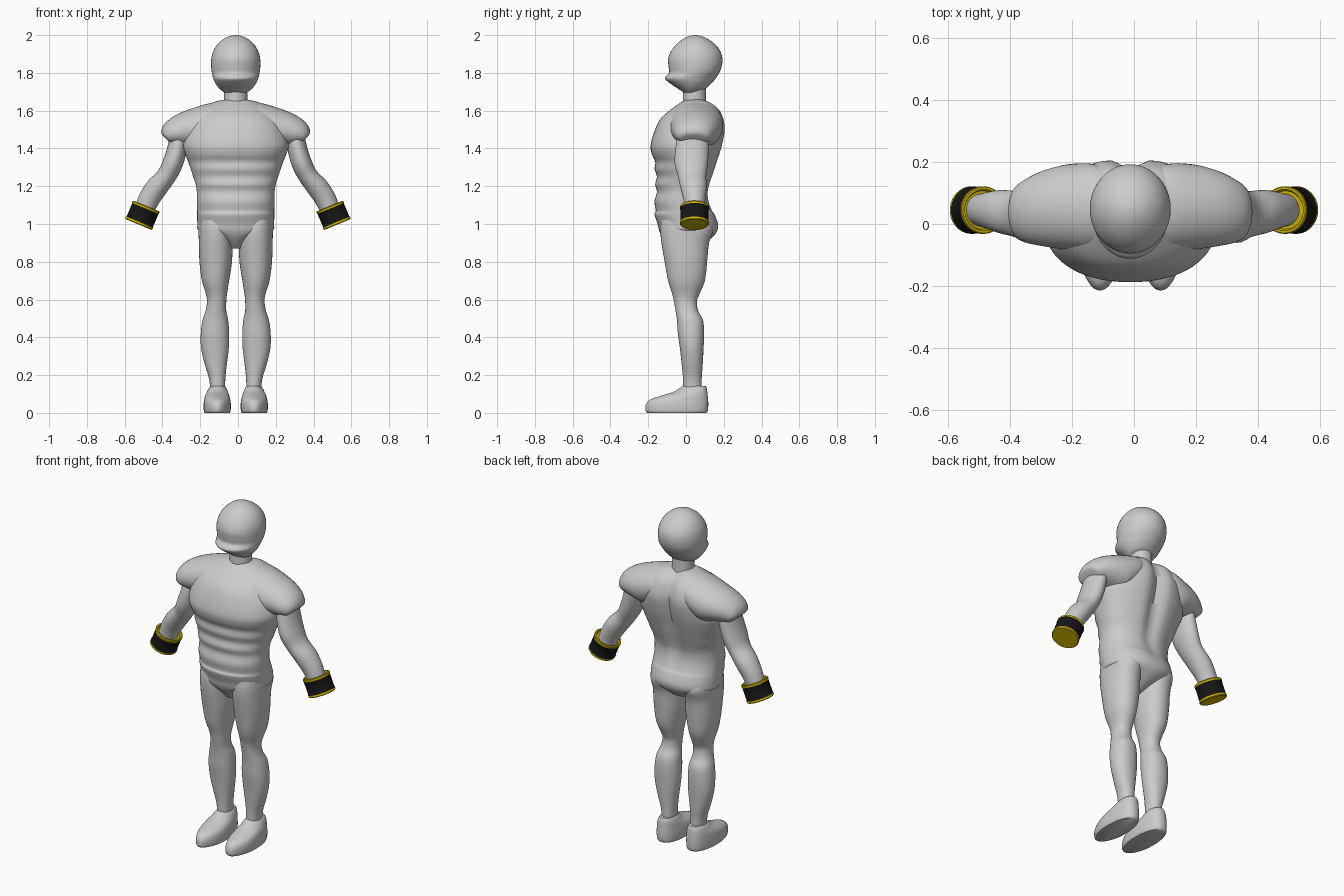
import bpy, bmesh, math
from mathutils import Vector

CX = -0.012  # body sits slightly left of the cuffs' midline


def material(name, rgb):
    m = bpy.data.materials.new(name)
    m.diffuse_color = (*rgb, 1)
    return m


GREY = material("grey", (0.6, 0.6, 0.6))
BLACK = material("black", (0.008, 0.008, 0.008))
YELLOW = material("yellow", (0.62, 0.45, 0.0))


def catmull(a, b, c, d, t):
    return [0.5 * (2 * q + (r - p) * t + (2 * p - 5 * q + 4 * r - s) * t * t
            + (3 * q - p - 3 * r + s) * t ** 3) for p, q, r, s in zip(a, b, c, d)]


def finish(bm, name, mats, angle):
    bmesh.ops.recalc_face_normals(bm, faces=bm.faces)
    me = bpy.data.meshes.new(name)
    bm.to_mesh(me)
    bm.free()
    ob = bpy.data.objects.new(name, me)
    bpy.context.collection.objects.link(ob)
    for m in mats:
        me.materials.append(m)
    bpy.ops.object.select_all(action='DESELECT')
    ob.select_set(True)
    bpy.context.view_layer.objects.active = ob
    bpy.ops.object.shade_smooth_by_angle(angle=math.radians(angle))
    return ob


def loft(name, rings, side=1, power=2.0, seg=40, sub=4, shape=None, dx=CX, angle=50):
    """Skin over rings (x, y, z, rx, ry, tilt in degrees about y)."""
    pts = []
    for i in range(len(rings) - 1):
        a, d = rings[max(i - 1, 0)], rings[min(i + 2, len(rings) - 1)]
        pts += [catmull(a, rings[i], rings[i + 1], d, k / sub) for k in range(sub)]
    pts.append(rings[-1])
    bm = bmesh.new()
    loops = []
    for x, y, z, rx, ry, tilt in pts:
        t = math.radians(tilt)
        loop = []
        for j in range(seg):
            a = 2 * math.pi * j / seg
            c, s = math.cos(a), math.sin(a)
            u = max(rx, 0.002) * math.copysign(abs(c) ** (2 / power), c)
            v = max(ry, 0.002) * math.copysign(abs(s) ** (2 / power), s)
            p = Vector((x + u * math.cos(t), y + v, z + u * math.sin(t)))
            if shape:
                p = shape(p, c, s)
            loop.append(bm.verts.new((side * p.x + dx, p.y, p.z)))
        loops.append(loop)
    for a, b in zip(loops, loops[1:]):
        for j in range(seg):
            k = (j + 1) % seg
            bm.faces.new((a[j], a[k], b[k], b[j]))
    bm.faces.new(loops[0])
    bm.faces.new(loops[-1])
    return finish(bm, name, [GREY], angle)


def zring(z, hw, front, back, x=0.0):
    return (x, (front + back) / 2, z, hw, (back - front) / 2, 0)


# Head with a jutting jaw
loft("head", [zring(*r) for r in (
    (1.695, 0.06, -0.01, 0.05), (1.715, 0.085, -0.04, 0.10), (1.745, 0.108, -0.085, 0.135),
    (1.772, 0.12, -0.112, 0.158), (1.80, 0.126, -0.09, 0.176), (1.83, 0.13, -0.092, 0.188),
    (1.87, 0.13, -0.095, 0.193), (1.91, 0.121, -0.082, 0.184), (1.95, 0.098, -0.053, 0.156),
    (1.98, 0.064, -0.015, 0.115), (1.995, 0.032, 0.018, 0.082), (2.0, 0.002, 0.048, 0.052))])

# Neck
loft("neck", [zring(1.58, 0.066, -0.02, 0.11), zring(1.65, 0.062, -0.017, 0.106),
              zring(1.75, 0.06, -0.013, 0.105)])


# Torso with a groove down the spine
def spine(p, c, s):
    if s > 0 and p.z > 1.0:
        depth = 0.035 * min(1, (p.z - 1.0) / 0.35)
        p.y -= depth * math.exp(-(p.x / 0.04) ** 2)
    return p


loft("torso", [zring(*r) for r in (
    (0.87, 0.03, -0.07, 0.03), (0.90, 0.055, -0.10, 0.10), (0.935, 0.12, -0.128, 0.145),
    (0.965, 0.196, -0.142, 0.165), (1.0, 0.203, -0.15, 0.17), (1.05, 0.204, -0.167, 0.155),
    (1.07, 0.204, -0.16, 0.142), (1.12, 0.205, -0.167, 0.125), (1.17, 0.206, -0.154, 0.121),
    (1.21, 0.212, -0.163, 0.13), (1.25, 0.225, -0.154, 0.143), (1.29, 0.238, -0.166, 0.157),
    (1.33, 0.252, -0.163, 0.17), (1.37, 0.268, -0.181, 0.183), (1.42, 0.28, -0.187, 0.197),
    (1.50, 0.262, -0.164, 0.212), (1.56, 0.225, -0.132, 0.204), (1.61, 0.175, -0.075, 0.18),
    (1.645, 0.12, -0.025, 0.135), (1.66, 0.05, 0.0, 0.10))],
    power=2.2, seg=64, shape=spine)


# Foot outline: narrower toward the toe
def toe(p, c, s):
    if s < 0:
        p.x = 0.098 + (p.x - 0.098) * (1 - 0.25 * s * s)
    return p


def cuff(name, side):
    """Yellow-rimmed black cylinder with a flat yellow end."""
    top, end = Vector((0.485, 0.045, 1.095)), Vector((0.526, 0.045, 0.997))
    axis = (end - top).normalized()
    u, v = Vector((-axis.z, 0, axis.x)), Vector((0, 1, 0))
    length, seg = (end - top).length, 40
    # (distance along axis, radius, material of the strip that follows)
    prof = [(0.012, 0.001, 1), (0.012, 0.062, 1), (0.0, 0.067, 1), (0.0, 0.074, 1),
            (0.004, 0.077, 1), (0.014, 0.077, 0), (0.018, 0.075, 0),
            (length - 0.018, 0.075, 0), (length - 0.014, 0.077, 1),
            (length - 0.004, 0.077, 1), (length, 0.073, 1), (length, 0.001, 1)]
    bm = bmesh.new()
    loops = []
    for d, r, _ in prof:
        loop = []
        for j in range(seg):
            a = 2 * math.pi * j / seg
            p = top + axis * d + u * r * math.cos(a) + v * r * math.sin(a)
            loop.append(bm.verts.new((side * p.x, p.y, p.z)))
        loops.append(loop)
    for i in range(len(prof) - 1):
        for j in range(seg):
            k = (j + 1) % seg
            f = bm.faces.new((loops[i][j], loops[i][k], loops[i + 1][k], loops[i + 1][j]))
            f.material_index = prof[i][2]
    finish(bm, name, [BLACK, YELLOW], 35)


for label, s in (("left", 1), ("right", -1)):
    # Shoulder cap
    loft(label + "_shoulder", [
        (0.03, 0.06, 1.57, 0.07, 0.09, 90), (0.11, 0.055, 1.545, 0.098, 0.137, 85),
        (0.20, 0.055, 1.505, 0.112, 0.138, 75), (0.28, 0.05, 1.49, 0.094, 0.122, 65),
        (0.335, 0.042, 1.472, 0.072, 0.102, 55), (0.365, 0.04, 1.455, 0.044, 0.078, 48),
        (0.366, 0.04, 1.448, 0.02, 0.04, 45)], s)

    # Arm down to the wrist
    loft(label + "_arm", [
        (0.30, 0.04, 1.50, 0.05, 0.08, 20), (0.318, 0.032, 1.40, 0.052, 0.088, 15),
        (0.342, 0.028, 1.32, 0.054, 0.088, 22), (0.375, 0.032, 1.255, 0.052, 0.075, 32),
        (0.425, 0.04, 1.195, 0.058, 0.07, 32), (0.462, 0.044, 1.14, 0.057, 0.06, 25),
        (0.482, 0.045, 1.10, 0.054, 0.054, 22), (0.49, 0.045, 1.08, 0.053, 0.053, 22)],
        s, dx=-0.004)

    cuff(label + "_cuff", s)

    # Leg from hip to ankle
    loft(label + "_leg", [zring(*r) for r in (
        (1.02, 0.085, -0.13, 0.13, 0.108), (0.97, 0.09, -0.136, 0.145, 0.107),
        (0.90, 0.089, -0.13, 0.122, 0.106), (0.80, 0.086, -0.113, 0.112, 0.106),
        (0.70, 0.072, -0.095, 0.10, 0.107), (0.63, 0.056, -0.073, 0.072, 0.102),
        (0.59, 0.051, -0.064, 0.058, 0.101), (0.54, 0.055, -0.055, 0.065, 0.105),
        (0.49, 0.068, -0.048, 0.09, 0.108), (0.42, 0.075, -0.043, 0.096, 0.11),
        (0.34, 0.073, -0.032, 0.093, 0.11), (0.25, 0.057, -0.022, 0.088, 0.105),
        (0.18, 0.043, -0.016, 0.083, 0.098), (0.08, 0.036, -0.015, 0.083, 0.094))],
        s, power=2.15)

    # Shoe
    loft(label + "_shoe", [zring(*r) for r in (
        (0.0, 0.066, -0.205, 0.108, 0.098), (0.012, 0.071, -0.214, 0.116, 0.098),
        (0.045, 0.072, -0.212, 0.118, 0.098), (0.07, 0.069, -0.19, 0.117, 0.098),
        (0.09, 0.064, -0.135, 0.115, 0.098), (0.11, 0.056, -0.07, 0.113, 0.097),
        (0.13, 0.047, -0.035, 0.11, 0.096), (0.142, 0.038, -0.018, 0.104, 0.095))],
        s, power=2.3, shape=toe)
